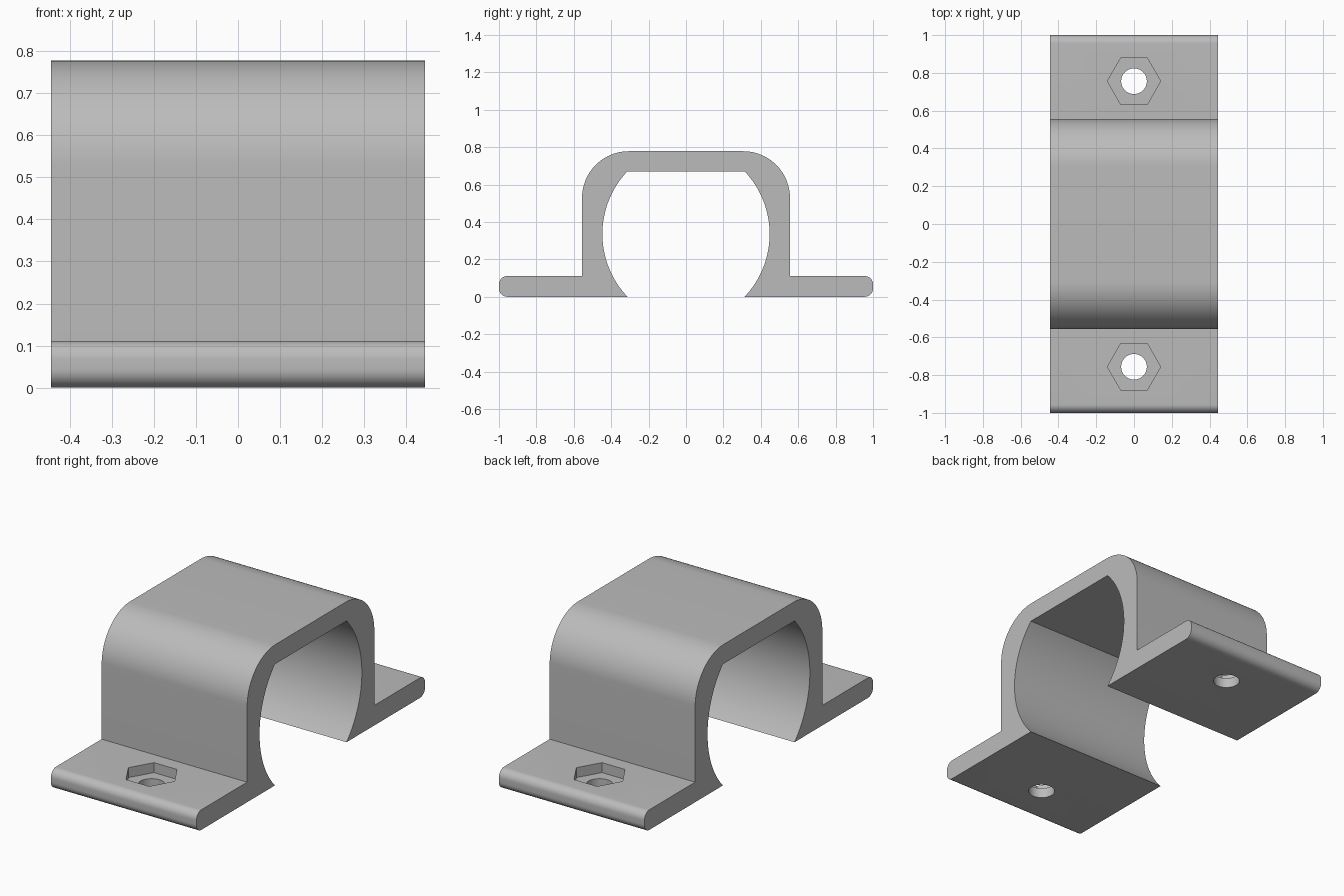
import bpy, bmesh
from math import cos, sin, pi, atan2, hypot
from mathutils import Matrix

cube = bpy.data.objects.get("Cube")
if cube:
    bpy.data.objects.remove(cube, do_unlink=True)

WIDTH, TOP, FLANGE = 0.89, 0.778, 0.111
WALL, LENGTH, TIP = 0.556, 1.0, 0.044
BEND = 0.25
CEILING, MOUTH, BORE = 0.671, 0.313, 0.447
BOLT_Y, HEX_R, HOLE_R, POCKET = 0.756, 0.141, 0.068, 0.055

grey = bpy.data.materials.new("light grey")
grey.use_nodes = True
colour = (0.5, 0.5, 0.5, 1)
grey.diffuse_color = colour
grey.node_tree.nodes["Principled BSDF"].inputs["Base Color"].default_value = colour


def arc(cy, cz, r, start, end, steps):
    return [(cy + r * cos(start + (end - start) * i / steps),
             cz + r * sin(start + (end - start) * i / steps))
            for i in range(steps + 1)]


# Half profile in (y, z): outer shell, foot flange, then curved bore
half = arc(WALL - BEND, TOP - BEND, BEND, pi / 2, 0, 24)
half.append((WALL, FLANGE))
half += arc(LENGTH - TIP, FLANGE - TIP, TIP, pi / 2, 0, 10)
half += arc(LENGTH - TIP, TIP, TIP, 0, -pi / 2, 10)
rise, sag = CEILING / 2, BORE - MOUTH
radius = (rise ** 2 + sag ** 2) / (2 * sag)
angle = atan2(rise, radius - sag)
half += arc(BORE - radius, rise, radius, -angle, angle, 40)
profile = half + [(-y, z) for y, z in reversed(half)]

# Clamp body, extruded across its width
bm = bmesh.new()
face = bm.faces.new([bm.verts.new((-WIDTH / 2, y, z)) for y, z in profile])
result = bmesh.ops.extrude_face_region(bm, geom=[face])
moved = [v for v in result["geom"] if isinstance(v, bmesh.types.BMVert)]
bmesh.ops.translate(bm, verts=moved, vec=(WIDTH, 0, 0))
bmesh.ops.recalc_face_normals(bm, faces=bm.faces)
mesh = bpy.data.meshes.new("clamp_body")
bm.to_mesh(mesh)
bm.free()
mesh.materials.append(grey)
body = bpy.data.objects.new("clamp_body", mesh)
bpy.context.collection.objects.link(body)


# Nut pockets and bolt holes
def prism_cutter(name, sides, r, y, bottom, top):
    cut = bmesh.new()
    bmesh.ops.create_cone(cut, cap_ends=True, segments=sides, radius1=r,
                          radius2=r, depth=top - bottom)
    spin = pi / 6 if sides == 6 else 0
    bmesh.ops.rotate(cut, verts=cut.verts, matrix=Matrix.Rotation(spin * 3, 3, "Z"))
    bmesh.ops.translate(cut, verts=cut.verts, vec=(0, y, (top + bottom) / 2))
    data = bpy.data.meshes.new(name)
    cut.to_mesh(data)
    cut.free()
    data.materials.append(grey)
    cutter = bpy.data.objects.new(name, data)
    bpy.context.collection.objects.link(cutter)
    cutter.hide_render = True
    modifier = body.modifiers.new(name, "BOOLEAN")
    modifier.operation = "DIFFERENCE"
    modifier.solver = "EXACT"
    modifier.object = cutter
    return cutter


cutters = []
for label, y in (("front", -BOLT_Y), ("back", BOLT_Y)):
    cutters.append(prism_cutter(label + "_nut_pocket", 6, HEX_R, y,
                                FLANGE - POCKET, FLANGE + 0.1))
    cutters.append(prism_cutter(label + "_bolt_hole", 48, HOLE_R, y, -0.1, 0.2))

# Apply the cuts, drop the cutters and shade
bpy.ops.object.select_all(action="DESELECT")
body.select_set(True)
bpy.context.view_layer.objects.active = body
for modifier in list(body.modifiers):
    bpy.ops.object.modifier_apply(modifier=modifier.name)
for cutter in cutters:
    bpy.data.objects.remove(cutter, do_unlink=True)
bpy.ops.object.shade_smooth_by_angle(angle=pi / 6)
